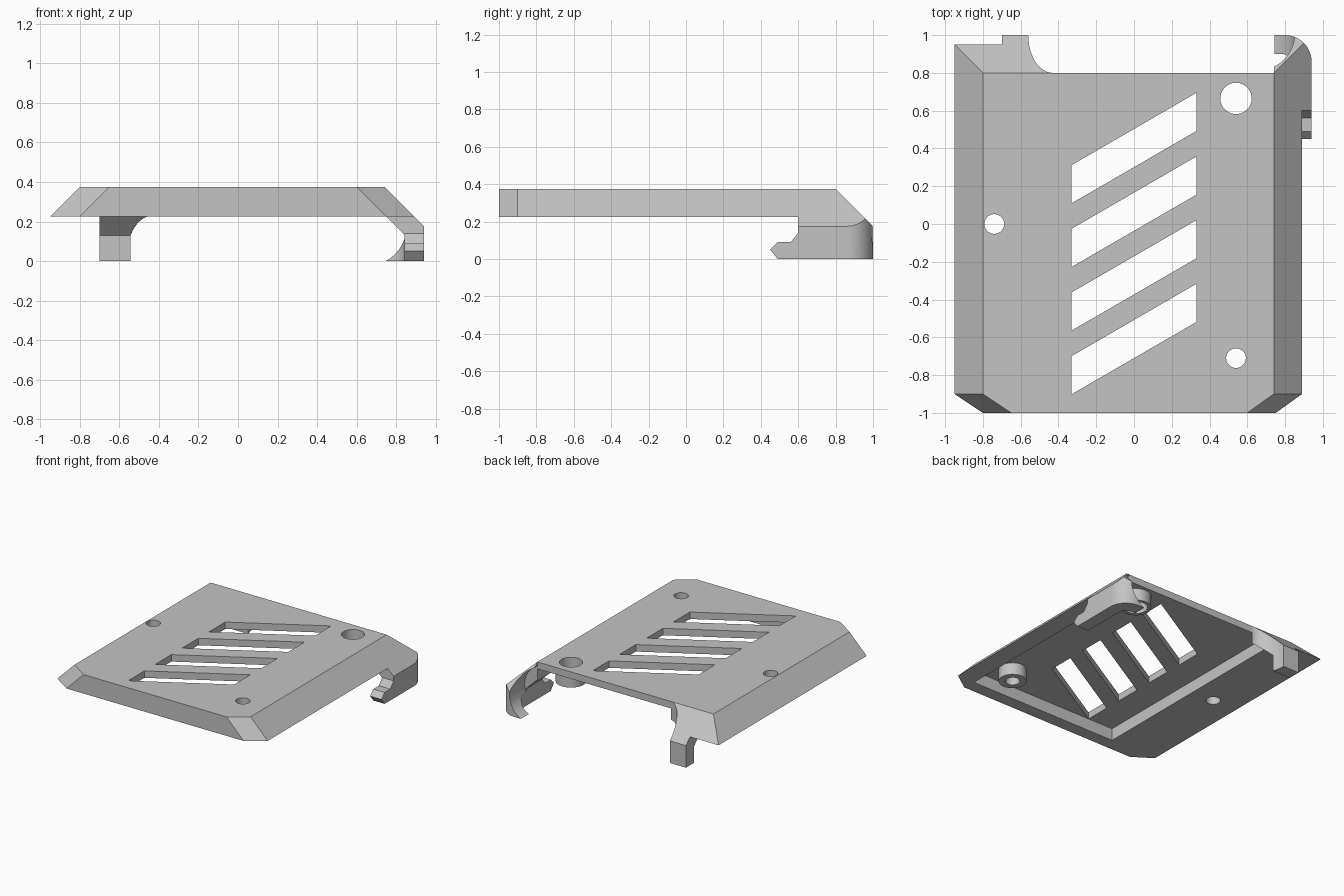
import bpy, bmesh, math
from mathutils import Vector

cube = bpy.data.objects.get("Cube")
if cube:
    bpy.data.objects.remove(cube, do_unlink=True)

TOP, RIM, CEIL = 0.375, 0.225, 0.32

grey = bpy.data.materials.new("light_grey")
grey.use_nodes = True
grey.diffuse_color = (0.55, 0.55, 0.55, 1)
grey.node_tree.nodes["Principled BSDF"].inputs["Base Color"].default_value = grey.diffuse_color


def finish(name, bm):
    bmesh.ops.recalc_face_normals(bm, faces=bm.faces)
    mesh = bpy.data.meshes.new(name)
    bm.to_mesh(mesh)
    bm.free()
    mesh.materials.append(grey)
    obj = bpy.data.objects.new(name, mesh)
    bpy.context.scene.collection.objects.link(obj)
    return obj


def hull(name, points):
    bm = bmesh.new()
    for p in points:
        bm.verts.new(p)
    bmesh.ops.convex_hull(bm, input=bm.verts)
    bmesh.ops.dissolve_limit(bm, angle_limit=0.01, verts=bm.verts, edges=bm.edges)
    return finish(name, bm)


def extrude(name, points, axis, low, high, planes=()):
    """Extrude a 2D outline along an axis, then trim it with planes (point, normal)."""
    bm = bmesh.new()
    place = {"x": lambda a, b: (low, a, b), "y": lambda a, b: (a, low, b),
             "z": lambda a, b: (a, b, low)}[axis]
    face = bm.faces.new([bm.verts.new(place(*p)) for p in points])
    side = bmesh.ops.extrude_face_region(bm, geom=[face])["geom"]
    shift = Vector([(high - low) * (axis == a) for a in "xyz"])
    bmesh.ops.translate(bm, vec=shift, verts=[v for v in side if isinstance(v, bmesh.types.BMVert)])
    for co, no in planes:
        cut = bmesh.ops.bisect_plane(bm, geom=bm.verts[:] + bm.edges[:] + bm.faces[:],
                                     plane_co=co, plane_no=no, clear_outer=True)
        edges = [e for e in cut["geom_cut"] if isinstance(e, bmesh.types.BMEdge)]
        bmesh.ops.holes_fill(bm, edges=edges)
    return finish(name, bm)


def ring(x, y, rx, ry=None, steps=48):
    ry = ry or rx
    turn = [2 * math.pi * i / steps for i in range(steps)]
    return [(x + rx * math.cos(t), y + ry * math.sin(t)) for t in turn]


def rounded(x0, y0, x1, y1, r, steps=12):
    """Rectangle whose far corner (x1, y1) is rounded."""
    turn = [math.pi / 2 * i / steps for i in range(steps + 1)]
    arc = [(x1 - r + r * math.cos(t), y1 - r + r * math.sin(t)) for t in turn]
    return [(x0, y0), (x1, y0)] + arc + [(x0, y1)]


def cut(obj, cutter):
    cutter.hide_render = True
    mod = obj.modifiers.new("cut", "BOOLEAN")
    mod.operation, mod.solver, mod.object = "DIFFERENCE", "EXACT", cutter
    bpy.context.view_layer.objects.active = obj
    bpy.ops.object.modifier_apply(modifier=mod.name)
    bpy.data.objects.remove(cutter, do_unlink=True)


# Cover plate: sloped sides, clipped front corners, hollow underside open at the back
def outline(grow, z):
    left, right = -0.8 - grow, 0.74 + grow
    return [(left, -0.9, z), (left + 0.15, -1, z), (right - 0.14, -1, z),
            (right, -0.9, z), (right, 0.8, z), (left, 0.8, z)]


plate = hull("cover_plate", outline(0, TOP) + outline(0.15, RIM))
cut(plate, extrude("pocket", [(-0.55, -0.9), (0.74, -0.9), (0.74, 0.9), (-0.55, 0.9)],
                   "z", 0.1, CEIL))

# Slanted vent slots
for i in range(4):
    y = 0.11 - 0.337 * i
    slot = [(-0.33, y), (0.33, y + 0.382), (0.33, y + 0.584), (-0.33, y + 0.202)]
    cut(plate, extrude("slot", slot, "z", 0, 0.5))

# Screw holes, two of them with a round boss underneath
for name, x, y, r, boss_r in (("side", -0.74, 0, 0.052, 0),
                              ("front", 0.54, -0.71, 0.052, 0.1),
                              ("back", 0.54, 0.665, 0.083, 0.11)):
    cut(plate, extrude("hole", ring(x, y, r), "z", 0, 0.5))
    if boss_r:
        boss = extrude(name + "_screw_boss", ring(x, y, boss_r), "z", RIM, CEIL + 0.01)
        cut(boss, extrude("hole", ring(x, y, r), "z", 0, 0.5))

# Sloped flange at the back right corner
hull("back_flange", [(-0.8, 0.8, TOP), (-0.95, 0.95, RIM), (-0.95, 0.8, RIM),
                     (-0.56, 0.8, TOP), (-0.56, 0.95, RIM), (-0.56, 0.8, RIM)])

# Bent peg below the flange, with a curved web on its inner side
bend = [(0.8, TOP), (1, 0.175), (1, 0), (0.9, 0), (0.9, 0.13), (0.8, 0.23)]
peg = extrude("back_peg", bend, "x", -0.7, -0.43)
cut(peg, extrude("web_curve", ring(-0.43, 1, 0.13, 0.2), "z", -0.1, 0.5))

# Wrapped corner clip: rounded shell under the two slopes
slopes = [((0.74, 0, TOP), (1, 0, 1)), ((0, 0.8, TOP), (0, 1, 1))]
inner_slopes = [((0.74, 0, 0.235), (1, 0, 1)), ((0, 0.8, 0.235), (0, 1, 1))]
clip = extrude("corner_clip", rounded(0.74, 0.6, 0.94, 1, 0.14), "z", 0, TOP + 0.01, slopes)
cut(clip, extrude("clip_hollow", rounded(0.6, 0.5, 0.84, 0.9, 0.06), "z", -0.1, 0.4, inner_slopes))
cut(clip, extrude("clip_curve", ring(0.66, 0.17, 0.19), "y", 0.801, 1.1))

# Latch tooth on the clip
tooth = [(0.61, 0), (0.49, 0), (0.45, 0.05), (0.49, 0.09), (0.56, 0.09), (0.6, 0.14), (0.61, 0.14)]
extrude("latch_tooth", tooth, "x", 0.84, 0.94)

# Smooth the round walls, keep the hard edges
bpy.ops.object.select_all(action="DESELECT")
for obj in bpy.context.scene.objects:
    if obj.type == "MESH":
        obj.select_set(True)
        bpy.context.view_layer.objects.active = obj
bpy.ops.object.shade_smooth_by_angle(angle=math.radians(25))
